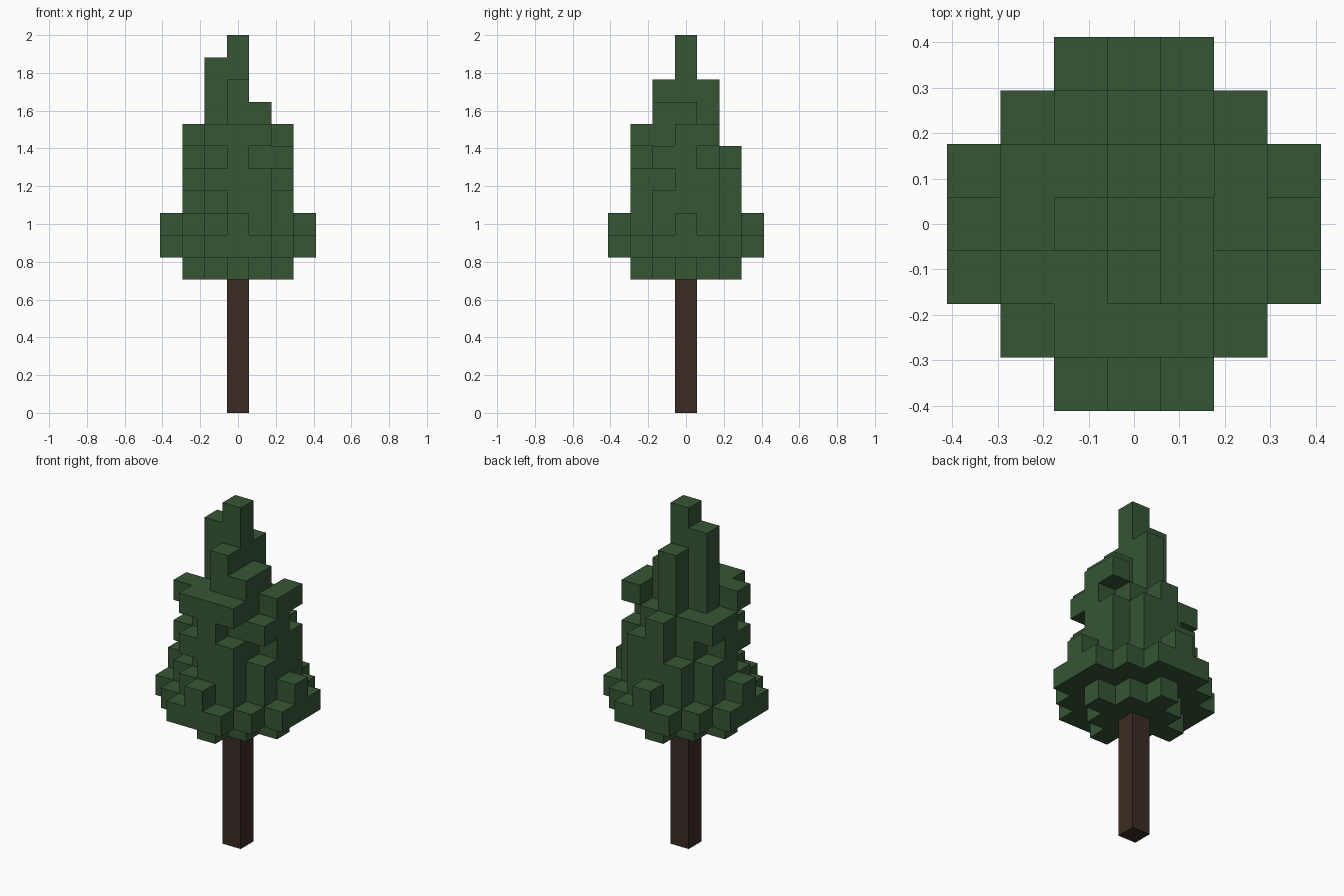
import bpy
import bmesh
from mathutils import Vector

cube = bpy.data.objects.get("Cube")
if cube:
    bpy.data.objects.remove(cube, do_unlink=True)

UNIT = 2 / 17          # edge of one block
TRUNK_LAYERS = 6

# Foliage slices, lowest first; rows run from back to front, columns left to right as seen from the front
SLICES = [
    "..#.. .###. ##### .###. ..#..",
    "..###.. .#####. ####### ####### ####### .#####. ..###..",
    "...#... ..###.. .#####. ####### .#####. ..###.. ...#...",
    ".###. ##### ##### .#### ..##.",
    "..##. .#### ##### ####. .###.",
    "..#.. ####. ##### .#### ..#..",
    "..... ..#.# .#### ####. .###.",
    ".#. ### .##",
    ".#. ##. .#.",
    "... ##. ...",
    "#",
]


def material(name, colour):
    mat = bpy.data.materials.new(name)
    mat.use_nodes = True
    mat.diffuse_color = (*colour, 1)
    for node in mat.node_tree.nodes:
        if node.type == 'BSDF_PRINCIPLED':
            node.inputs["Base Color"].default_value = (*colour, 1)
            node.inputs["Roughness"].default_value = 0.9
    return mat


def block_object(name, cells, mat):
    """Join blocks into one shell, keeping only the exposed sides."""
    bm = bmesh.new()
    for cell in sorted(cells):
        centre = Vector(cell) + Vector((0, 0, 0.5))
        for axis in range(3):
            for sign in (-1, 1):
                normal = Vector((0, 0, 0))
                normal[axis] = sign
                beside = tuple(int(c + n) for c, n in zip(cell, normal))
                if beside in cells:
                    continue
                u = Vector((0, 0, 0))
                u[(axis + 1) % 3] = 0.5
                v = normal.cross(u)
                mid = centre + normal * 0.5
                corners = (mid - u - v, mid + u - v, mid + u + v, mid - u + v)
                bm.faces.new([bm.verts.new(p * UNIT) for p in corners])
    bmesh.ops.remove_doubles(bm, verts=bm.verts[:], dist=UNIT / 100)
    mesh = bpy.data.meshes.new(name)
    bm.to_mesh(mesh)
    bm.free()
    mesh.materials.append(mat)
    obj = bpy.data.objects.new(name, mesh)
    bpy.context.scene.collection.objects.link(obj)
    return obj


# Trunk: a single column of blocks
bark = material("dark_bark", (0.043, 0.025, 0.017))
block_object("trunk", {(0, 0, z) for z in range(TRUNK_LAYERS)}, bark)

# Foliage: stacked slices of blocks
needles = material("needle_green", (0.036, 0.092, 0.035))
cells = set()
for level, text in enumerate(SLICES):
    rows = text.split()
    half = len(rows) // 2
    for r, row in enumerate(rows):
        for c, mark in enumerate(row):
            if mark == "#":
                cells.add((c - half, half - r, TRUNK_LAYERS + level))
block_object("foliage", cells, needles)
